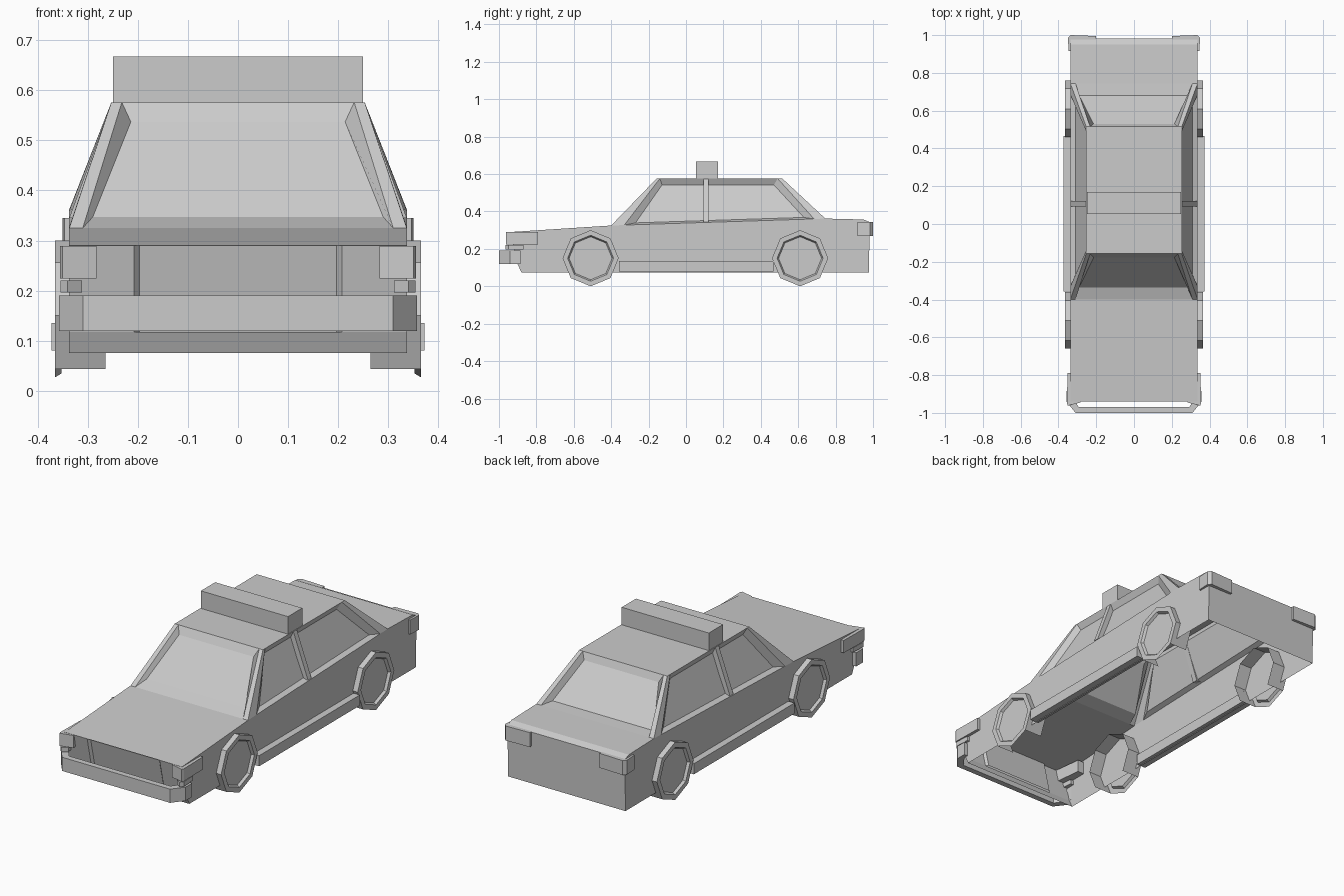
import bpy, bmesh, math
from mathutils import Vector

cube = bpy.data.objects.get("Cube")
if cube:
    bpy.data.objects.remove(cube, do_unlink=True)

grey = bpy.data.materials.new("plain_grey")
grey.use_nodes = True
grey.diffuse_color = (0.6, 0.6, 0.6, 1)
grey.node_tree.nodes["Principled BSDF"].inputs["Base Color"].default_value = (0.6, 0.6, 0.6, 1)


def make(name, faces, mirror=False):
    """Build a flat-shaded object from a list of faces given as point lists."""
    bm = bmesh.new()
    for pts in faces:
        bm.faces.new([bm.verts.new(p) for p in pts])
    bmesh.ops.remove_doubles(bm, verts=bm.verts, dist=0.0005)
    bmesh.ops.recalc_face_normals(bm, faces=bm.faces)
    mesh = bpy.data.meshes.new(name)
    bm.to_mesh(mesh)
    bm.free()
    mesh.materials.append(grey)
    ob = bpy.data.objects.new(name, mesh)
    bpy.context.scene.collection.objects.link(ob)
    if mirror:
        ob.modifiers.new("mirror", 'MIRROR')
    return ob


def strip(a, b, closed=False):
    """Quads joining two matching rows of points."""
    n = len(a)
    return [[a[i], a[(i + 1) % n], b[(i + 1) % n], b[i]]
            for i in range(n if closed else n - 1)]


def prism(outline, axis, lo, hi):
    """Closed prism of a 2D outline along x (axis 0) or z (axis 2)."""
    def put(p, h):
        return (h, *p) if axis == 0 else (*p, h)
    a, b = [put(p, lo) for p in outline], [put(p, hi) for p in outline]
    return [a, b] + strip(a, b, True)


def rect(a0, a1, b0, b1):
    return [(a0, b0), (a1, b0), (a1, b1), (a0, b1)]


# Body shell, open underneath and below the cabin
W = 0.337
front = [(-0.88, 0.075), (-0.9, 0.117), (-0.94, 0.29)]
deck = [(0.745, 0.362), (0.95, 0.357), (0.982, 0.343), (0.978, 0.075)]
cowl = (-0.4, 0.325)
outline = front + [cowl] + deck
faces = [[(s * W, *p) for p in outline] for s in (-1, 1)]
for row in (front[:2], [front[2], cowl], deck):
    faces += strip([(-W, *p) for p in row], [(W, *p) for p in row])
# Front panel with a shallow recessed grille
stations = [(-W, 0), (-0.208, 0), (-0.197, 0.012), (0.197, 0.012), (0.208, 0), (W, 0)]
faces += strip([(x, front[1][0] + d, front[1][1]) for x, d in stations],
               [(x, front[2][0] + d, front[2][1]) for x, d in stations])
make("body", faces)

# Cabin: corner posts around recessed windows
ROOF = 0.576
TOP_X = 0.253


def wall(outer, opening, glass):
    """Corners run bottom, bottom, top, top; posts close the two sides."""
    posts = [[outer[0], opening[0], opening[3], outer[3]],
             [outer[1], outer[2], opening[2], opening[1]]]
    return posts + strip(opening, glass, True) + [glass]


def ends(bottom, top):
    """Symmetric four-corner frame across the car from two (x, y, z) corners."""
    flip = lambda p: (-p[0], p[1], p[2])
    return [flip(bottom), bottom, top, flip(top)]


faces = wall(ends((W, *cowl), (TOP_X, -0.157, ROOF)),
             ends((0.31, *cowl), (0.232, -0.157, ROOF)),
             ends((0.29, -0.335, 0.347), (0.214, -0.178, 0.537)))
faces += wall(ends((W, *deck[0]), (TOP_X, 0.515, ROOF)),
              ends((0.31, *deck[0]), (0.232, 0.515, ROOF)),
              ends((0.29, 0.68, 0.366), (0.214, 0.53, 0.54)))


def belt(y):
    t = (y - cowl[0]) / (deck[0][0] - cowl[0])
    return cowl[1] + t * (deck[0][1] - cowl[1])


for s in (-1, 1):
    def side(x0, x1, ys, lift, z):
        return [(s * x0, ys[0], belt(ys[0]) + lift), (s * x0, ys[1], belt(ys[1]) + lift),
                (s * x1, ys[2], z), (s * x1, ys[3], z)]
    faces += wall(side(W, TOP_X, (-0.4, 0.745, 0.515, -0.157), 0, ROOF),
                  side(W, TOP_X, (-0.33, 0.685, 0.49, -0.14), 0, ROOF),
                  side(0.311, 0.237, (-0.27, 0.63, 0.47, -0.128), 0.01, 0.542))
faces.append([(x, y, ROOF) for x, y in rect(-TOP_X, TOP_X, -0.157, 0.515)])
make("cabin", faces)

# Thin post between the side windows
post = [[(x, y, z) for x, z in ((0.305, 0.345), (W, 0.345), (TOP_X, 0.574), (0.225, 0.574))]
        for y in (0.093, 0.121)]
make("door_post", post + strip(post[0], post[1], True), True)

# Roof sign box
make("roof_sign", prism(rect(-0.25, 0.25, 0.053, 0.17), 2, ROOF, 0.667))

# Front bumper: a bent band with chamfered corners
outer = [(-0.357, -0.885), (-0.357, -0.94), (-0.31, -1), (0.31, -1), (0.357, -0.94), (0.357, -0.885)]
inner = [(x * 0.94, y + 0.03) for x, y in reversed(outer)]
inner[0], inner[-1] = (W, -0.885), (-W, -0.885)
make("front_bumper", prism(outer + inner, 2, 0.119, 0.19))

# Side sills
make("side_sill", prism(rect(-0.358, 0.467, 0.08, 0.135), 0, 0.32, 0.372), True)

# Headlights wrapping the front corners, with small lamps below
lamp = [(0.283, -0.945), (0.35, -0.962), (0.355, -0.95), (0.352, -0.79), (0.3, -0.79)]
make("headlight", prism(lamp, 2, 0.224, 0.289), True)
small = [(0.312, -0.945), (0.34, -0.965), (0.354, -0.95), (0.35, -0.87), (0.32, -0.87)]
make("corner_lamp", prism(small, 2, 0.196, 0.22), True)

# Tail lights wrapping the rear corners
tail = [(0.2, 0.96), (0.2, 0.995), (0.335, 1), (0.35, 0.985), (0.346, 0.917), (0.33, 0.917)]
make("tail_light", prism(tail, 2, 0.27, 0.345), True)


# Wheels: octagonal tread open at the bottom, flat rim and recessed hub
def octagon(x, r, y):
    return [(x, y + r * math.sin(i * math.pi / 4), 0.15 - r * math.cos(i * math.pi / 4))
            for i in range(8)]


for name, y in (("front_wheel", -0.51), ("rear_wheel", 0.61)):
    tread_in, tread_out = octagon(0.265, 0.15, y), octagon(0.365, 0.15, y)
    lip, hub = octagon(0.365, 0.123, y), octagon(0.352, 0.115, y)
    tread = strip(tread_in, tread_out, True)[1:7]
    make(name, tread + strip(tread_out, lip, True) + strip(lip, hub, True) + [hub], True)
